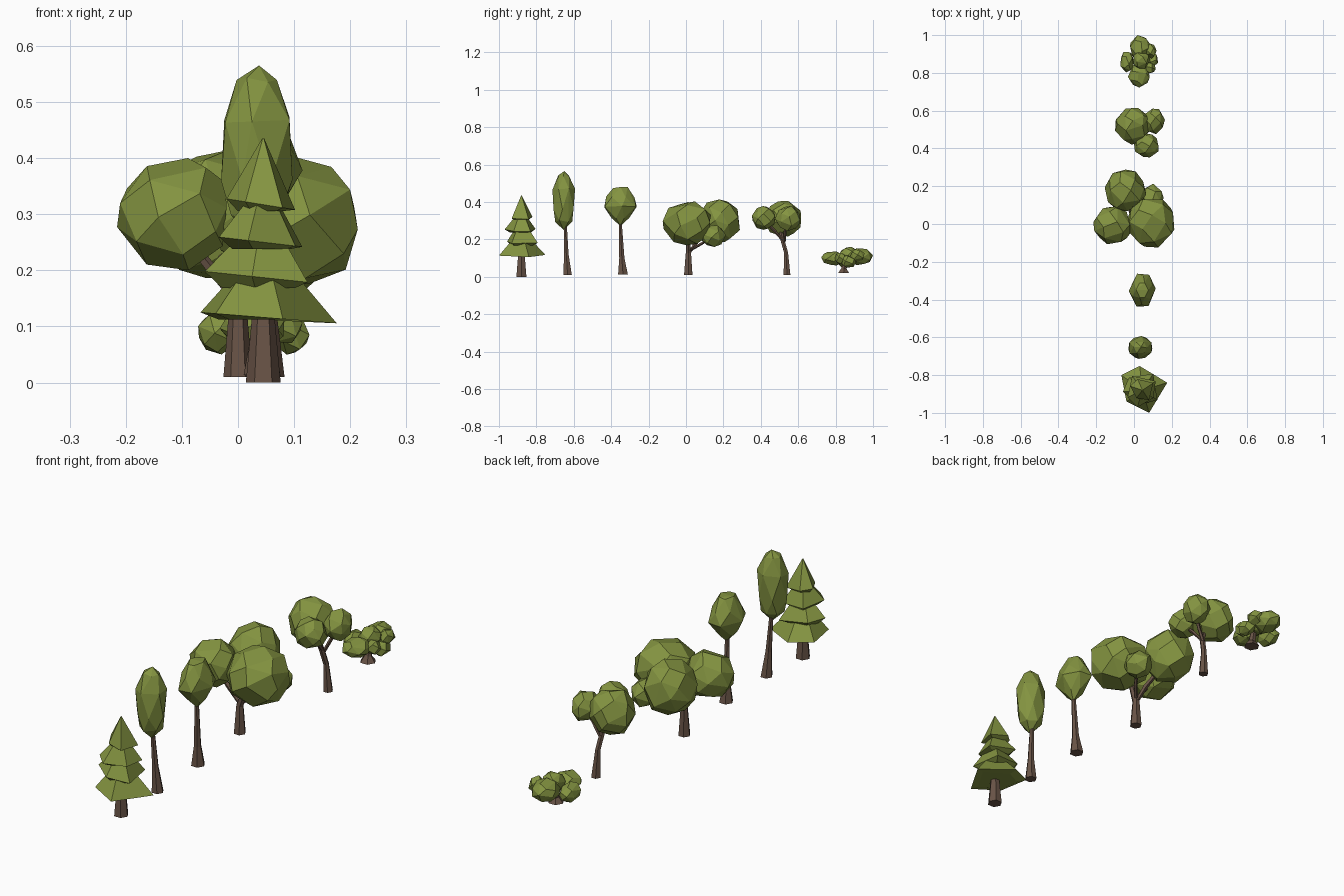
import bpy, bmesh, math, random
from mathutils import Vector

if "Cube" in bpy.data.objects:
    bpy.data.objects.remove(bpy.data.objects["Cube"])

random.seed(7)


def material(name, rgb):
    m = bpy.data.materials.new(name)
    m.diffuse_color = (*rgb, 1)
    m.use_nodes = True
    m.node_tree.nodes["Principled BSDF"].inputs["Base Color"].default_value = m.diffuse_color
    return m


LEAF = material("leaf green", (0.23, 0.295, 0.052))
BARK = material("bark brown", (0.14, 0.088, 0.062))


def finish(name, bm, mat):
    bmesh.ops.recalc_face_normals(bm, faces=bm.faces)
    me = bpy.data.meshes.new(name)
    bm.to_mesh(me)
    bm.free()
    me.materials.append(mat)
    ob = bpy.data.objects.new(name, me)
    bpy.context.collection.objects.link(ob)


def hull(name, points, lo, hi, merge=12):
    """Faceted convex clump stretched exactly into the box lo..hi."""
    mn = [min(p[i] for p in points) for i in range(3)]
    mx = [max(p[i] for p in points) for i in range(3)]
    bm = bmesh.new()
    for p in points:
        bm.verts.new([lo[i] + (p[i] - mn[i]) / (mx[i] - mn[i]) * (hi[i] - lo[i]) for i in range(3)])
    res = bmesh.ops.convex_hull(bm, input=bm.verts)
    loose = {g for g in res["geom_interior"] + res["geom_unused"] if isinstance(g, bmesh.types.BMVert)}
    bmesh.ops.delete(bm, geom=list(loose), context='VERTS')
    bmesh.ops.dissolve_limit(bm, angle_limit=math.radians(merge), verts=bm.verts, edges=bm.edges)
    finish(name, bm, LEAF)


def blob(name, centre, size, n=26):
    """Low-poly leaf clump from jittered points spread over a sphere."""
    pts, turn = [], random.uniform(0, 6.28)
    for i in range(n):
        z = 1 - (2 * i + 1) / n
        a = turn + i * 2.39996 + random.uniform(-.2, .2)
        r = math.sqrt(1 - z * z)
        pts.append(Vector((r * math.cos(a), r * math.sin(a), z)) * random.uniform(.95, 1.03))
    c, s = Vector(centre), Vector(size) / 2
    hull(name, pts, c - s, c + s)


def lathe_clump(name, profile, sides, lo, hi):
    """Clump whose outline follows (height, radius) rings, twisted and jittered."""
    pts = []
    for k, (z, r) in enumerate(profile):
        for i in range(sides if r > .1 else 1):
            a = (i + .5 * (k % 2)) * math.tau / sides + random.uniform(-.15, .15)
            pts.append(Vector((r * math.cos(a), r * math.sin(a), z + random.uniform(-.02, .02))))
    hull(name, pts, lo, hi, 8)


def limb(name, path, sides=6):
    """Tapered tube through (x, y, z, radius) points."""
    bm = bmesh.new()
    rings = []
    P = [Vector(p[:3]) for p in path]
    for k, p in enumerate(path):
        d = P[min(k + 1, len(P) - 1)] - P[max(k - 1, 0)]
        q = Vector((0, 0, 1)).rotation_difference(Vector((0, 0, 1)) if k == 0 else d)
        rings.append([bm.verts.new(P[k] + q @ Vector((p[3] * math.cos(i * math.tau / sides),
                                                      p[3] * math.sin(i * math.tau / sides), 0)))
                      for i in range(sides)])
    for a, b in zip(rings, rings[1:]):
        for i in range(sides):
            j = (i + 1) % sides
            bm.faces.new((a[i], a[j], b[j], b[i]))
    bm.faces.new(rings[0])
    bm.faces.new(rings[-1])
    finish(name, bm, BARK)


# Pine: trunk and four stacked five-sided skirts
PINE = (0.045, -0.88)
limb("pine_trunk", [(*PINE, 0, .031), (*PINE, .13, .019), (*PINE, .2, .012)])
OUTLINE = [(-.015, .128), (.131, .04), (.035, -.12), (-.085, -.06), (-.112, .08)]


def skirt(name, scale, turn, rim, under, top, top_scale):
    bm = bmesh.new()
    rings = []
    for s, z, tilt in ((scale * .7, under, 0), (scale, rim, .08), (top_scale, top, 0)):
        ring = []
        for x, y in OUTLINE:
            px = x * math.cos(turn) - y * math.sin(turn)
            py = x * math.sin(turn) + y * math.cos(turn)
            ring.append(bm.verts.new((PINE[0] + s * px, PINE[1] + s * py, z - tilt * px)))
        rings.append(ring)
    for a, b in zip(rings, rings[1:]):
        for i in range(5):
            j = (i + 1) % 5
            bm.faces.new((a[i], a[j], b[j], b[i]))
    bm.faces.new(rings[0])
    bm.faces.new(rings[-1])
    finish(name, bm, LEAF)


skirt("pine_skirt_1", 1.0, 0.0, .116, .112, .205, .36)
skirt("pine_skirt_2", .76, 0.7, .187, .168, .258, .33)
skirt("pine_skirt_3", .68, 1.9, .25, .238, .325, .24)
skirt("pine_skirt_4", .5, 0.3, .317, .306, .435, .015)

# Poplar: tall narrow crown
limb("poplar_trunk", [(.05, -.633, .01, .026), (.044, -.64, .12, .014), (.034, -.645, .28, .009)])
lathe_clump("poplar_crown", [(0, .05), (.14, .75), (.35, .98), (.68, 1), (.9, .55), (1, .08)], 6,
            (-.03, -.714, .25), (.097, -.593, .565))

# Young tree: single crown tapering downward
limb("young_trunk", [(.04, -.337, .013, .03), (.042, -.343, .1, .016), (.045, -.352, .3, .009)])
lathe_clump("young_crown", [(0, .05), (.2, .5), (.48, 1), (.72, .8), (.95, .45)], 6,
            (-.028, -.437, .272), (.115, -.263, .48))

# Large tree: forked trunk with four clumps
limb("large_trunk", [(.0, .012, .01, .026), (.0, .013, .13, .016), (.02, .012, .19, .013), (.07, .008, .27, .01)])
limb("large_branch_back", [(.0, .015, .125, .009), (-.015, .06, .19, .011), (-.04, .14, .26, .009)], 5)
limb("large_branch_left", [(.0, .012, .14, .009), (-.05, .005, .205, .01), (-.11, 0, .28, .008)], 5)
limb("large_branch_right", [(.0, .015, .135, .008), (.05, .07, .17, .008), (.095, .135, .21, .006)], 5)
blob("large_clump_right", (.091, .003, .286), (.245, .255, .235), 28)
blob("large_clump_back", (-.045, .178, .3), (.22, .22, .228), 28)
blob("large_clump_left", (-.118, -.007, .3), (.195, .2, .2), 24)
blob("large_clump_low", (.098, .146, .22), (.118, .135, .12), 20)

# Leaning tree: bent trunk with three clumps
limb("leaning_trunk", [(.062, .54, .01, .021), (.056, .535, .13, .012), (.048, .515, .2, .012), (.02, .5, .28, .01)])
limb("leaning_branch_front", [(.052, .525, .185, .008), (.06, .47, .25, .008), (.066, .43, .29, .007)], 5)
limb("leaning_branch_right", [(.052, .525, .185, .008), (.08, .53, .24, .008), (.105, .54, .29, .007)], 5)
blob("leaning_clump_main", (-.004, .518, .311), (.192, .195, .19), 30)
blob("leaning_clump_right", (.11, .543, .312), (.108, .135, .135), 24)
blob("leaning_clump_front", (.065, .415, .315), (.13, .125, .127), 26)

# Bush: short stub and a ring of small clumps
limb("bush_stub", [(.045, .843, .02, .034), (.045, .845, .045, .016), (.045, .86, .1, .012)])
for i, (c, s, n) in enumerate([
        ((.035, .935, .108), (.11, .13, .09), 22),
        ((-.036, .857, .09), (.07, .11, .08), 20),
        ((.025, .785, .098), (.115, .125, .075), 22),
        ((.04, .872, .118), (.09, .11, .085), 20),
        ((.09, .915, .115), (.06, .08, .065), 14),
        ((.095, .87, .082), (.065, .08, .065), 14),
        ((.085, .825, .1), (.06, .06, .06), 14)]):
    blob(f"bush_clump_{i + 1}", c, s, n)
